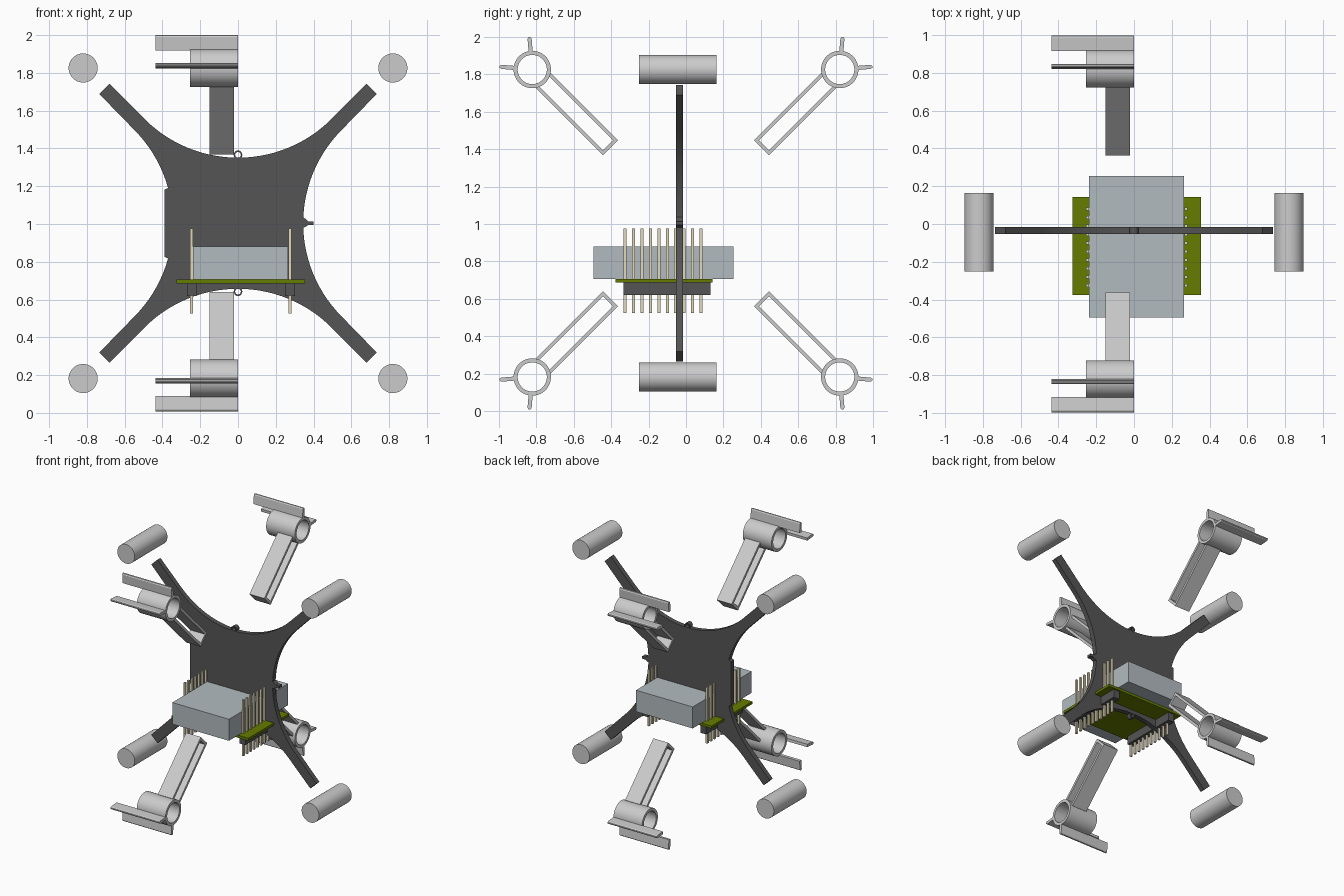
import bpy, bmesh
from math import sin, cos, pi, radians, sqrt

if "Cube" in bpy.data.objects:
    bpy.data.objects.remove(bpy.data.objects["Cube"])

ZC = 1.004          # height of the frame centre


def material(name, rgb):
    m = bpy.data.materials.new(name)
    m.diffuse_color = (*rgb, 1)
    m.use_nodes = True
    m.node_tree.nodes["Principled BSDF"].inputs["Base Color"].default_value = m.diffuse_color
    return m


DARK = material("dark_plastic", (0.09, 0.09, 0.09))
GREEN = material("board_green", (0.13, 0.2, 0.0))
PIN = material("pin_metal", (0.75, 0.7, 0.5))
CELL = material("battery_grey", (0.45, 0.5, 0.53))


def prism(bm, pts, lo, hi, place):
    """Extrude a 2D outline from lo to hi; place(a, b, depth) gives the 3D point."""
    a = [bm.verts.new(place(*p, lo)) for p in pts]
    b = [bm.verts.new(place(*p, hi)) for p in pts]
    bm.faces.new(a)
    bm.faces.new(b[::-1])
    for i in range(len(pts)):
        j = (i + 1) % len(pts)
        bm.faces.new((a[i], b[i], b[j], a[j]))


def tube(bm, c, r_out, r_in, lo, hi, place, n=40):
    loops = []
    for r, d in ((r_out, lo), (r_out, hi), (r_in, hi), (r_in, lo)):
        loops.append([bm.verts.new(place(c[0] + r * cos(2 * pi * i / n),
                                         c[1] + r * sin(2 * pi * i / n), d)) for i in range(n)])
    for k in range(4):
        p, q = loops[k], loops[(k + 1) % 4]
        for i in range(n):
            j = (i + 1) % n
            bm.faces.new((p[i], p[j], q[j], q[i]))


def box(bm, x0, x1, y0, y1, z0, z1):
    prism(bm, [(x0, y0), (x1, y0), (x1, y1), (x0, y1)], z0, z1, lambda a, b, d: (a, b, d))


def finish(bm, name, mat=None, smooth=False):
    bmesh.ops.recalc_face_normals(bm, faces=bm.faces)
    me = bpy.data.meshes.new(name)
    bm.to_mesh(me)
    bm.free()
    if mat:
        me.materials.append(mat)
    ob = bpy.data.objects.new(name, me)
    bpy.context.collection.objects.link(ob)
    if smooth:
        bpy.ops.object.select_all(action='DESELECT')
        ob.select_set(True)
        bpy.context.view_layer.objects.active = ob
        bpy.ops.object.shade_smooth_by_angle(angle=radians(30))
    return ob


# X-shaped frame plate: four concave arcs joined by arm tips
R, HW, HH = 0.70, 0.345, 0.347
top = [(R * sin(t), HH + R * (1 - cos(t))) for t in [radians(45 - 90 * i / 28) for i in range(29)]]
right = [(HW + R * (1 - cos(t)), R * sin(t)) for t in [radians(-45 + 90 * i / 28) for i in range(29)]]
tip_a, tip_b = (0.735, 0.685), (0.68, 0.738)
step = 0.187
bulge = HW + R - sqrt(R * R - step * step)
left = ([(-x, z) for x, z in right[::-1] if z > step]
        + [(-bulge, step), (-0.39, step - 0.01), (-0.39, -step + 0.01), (-bulge, -step)]
        + [(-x, z) for x, z in right[::-1] if z < -step])
outline = (right + [tip_a, tip_b] + top + [(-tip_b[0], tip_b[1]), (-tip_a[0], tip_a[1])] + left
           + [(-tip_a[0], -tip_a[1]), (-tip_b[0], -tip_b[1])]
           + [(x, -z) for x, z in top[::-1]] + [(tip_b[0], -tip_b[1]), (tip_a[0], -tip_a[1])])
xz = lambda a, b, d: (a, d, ZC + b)
Y0, Y1 = -0.053, -0.015
bm = bmesh.new()
prism(bm, outline, Y0, Y1, xz)
finish(bm, "frame_plate", DARK, True)

# Small eyelets and the side tab on the plate rim
bm = bmesh.new()
for s in (1, -1):
    tube(bm, (0, s * 0.362), 0.023, 0.015, Y0, Y1, xz, 20)
prism(bm, [(0.33, 0.045), (0.355, 0.025), (0.372, 0.01), (0.4, 0.01),
           (0.4, -0.01), (0.372, -0.01), (0.355, -0.02), (0.33, -0.03)], Y0, Y1, xz)
finish(bm, "rim_eyelets", DARK, True)

# Motors, beyond each arm tip
for i, (sx, sz) in enumerate([(1, 1), (-1, 1), (1, -1), (-1, -1)]):
    bm = bmesh.new()
    prism(bm, [(sx * 0.82 + 0.077 * cos(2 * pi * k / 48), sz * 0.822 + 0.077 * sin(2 * pi * k / 48))
               for k in range(48)], -0.252, 0.164, xz)
    finish(bm, f"motor_{i + 1}", None, True)

# Motor mounts: ring, two rounded feet and a hollow arm sleeve, turned around x
along_x = lambda a, b, d: (d, a, b)
RC = 0.822 * sqrt(2)
bm = bmesh.new()
tube(bm, (RC, 0), 0.1, 0.078, -0.255, 0, along_x, 48)
w, t, u0, u1 = 0.057, 0.02, 0.57, RC - 0.084
prism(bm, [(u1, w), (u0, w), (u0, -w), (u1, -w), (u1 + 0.008, t - w), (u0 + t, t - w),
           (u0 + t, w - t), (u1 + 0.008, w - t)], -0.152, -0.02, along_x)
for s in (1, -1):
    c, n = cos(radians(40)), s * sin(radians(40))
    foot = [(0.095, -0.011), (0.166, -0.011), (0.174, -0.006), (0.176, 0),
            (0.174, 0.006), (0.166, 0.011), (0.095, 0.011)]
    prism(bm, [(RC + a * c - b * n, a * n + b * c) for a, b in foot], -0.437, 0, along_x)
mount = finish(bm, "motor_mount_1", None, True)
for i in range(4):
    ob = mount if i == 0 else mount.copy()
    if i:
        ob.name = f"motor_mount_{i + 1}"
        bpy.context.collection.objects.link(ob)
    ob.location.z = ZC
    ob.rotation_euler.x = radians(45 + 90 * i)

# Battery block, circuit board, headers and pins
bm = bmesh.new()
box(bm, -0.238, 0.266, -0.495, 0.255, 0.707, 0.88)
finish(bm, "battery", CELL)
bm = bmesh.new()
box(bm, -0.326, 0.356, -0.377, 0.142, 0.686, 0.706)
finish(bm, "circuit_board", GREEN)
heads, pins = bmesh.new(), bmesh.new()
for x in (-0.245, 0.275):
    box(heads, x - 0.026, x + 0.026, -0.335, 0.13, 0.62, 0.686)
    for k in range(10):
        y = -0.325 + 0.045 * k
        box(pins, x - 0.008, x + 0.008, y - 0.008, y + 0.008, 0.525, 0.975)
finish(heads, "pin_headers", DARK)
finish(pins, "header_pins", PIN)
